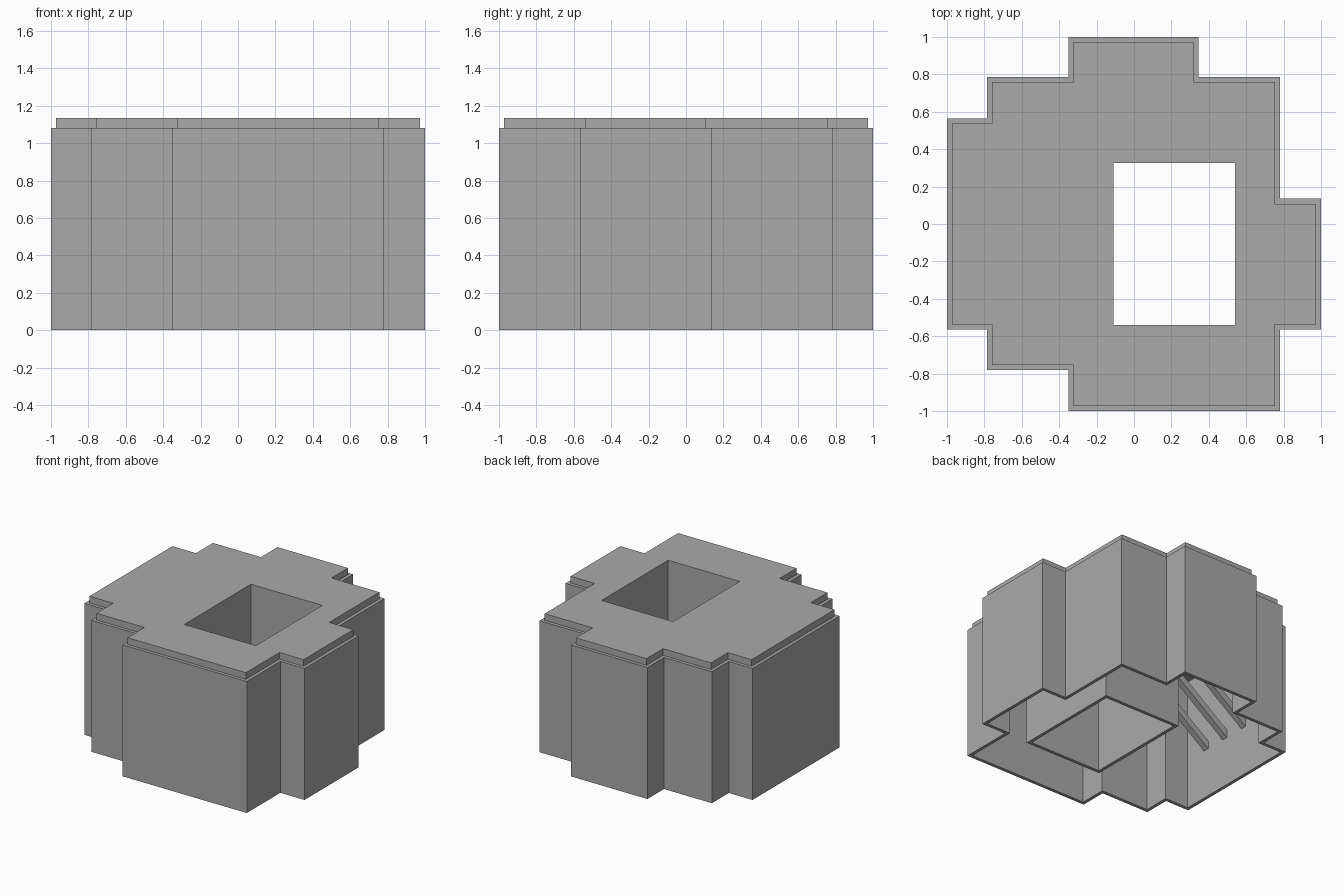
import bpy, bmesh
from mathutils import Vector

old = bpy.data.objects.get("Cube")
if old:
    bpy.data.objects.remove(old, do_unlink=True)

THICK = 0.027      # wall thickness, also the step below the roof
WALL_TOP = 1.08
ROOF_TOP = 1.135

grey = bpy.data.materials.new("plain grey")
grey.use_nodes = True
colour = (0.4, 0.4, 0.4, 1)
grey.diffuse_color = colour
grey.node_tree.nodes["Principled BSDF"].inputs["Base Color"].default_value = colour


def finish(name, bm):
    bmesh.ops.recalc_face_normals(bm, faces=bm.faces)
    mesh = bpy.data.meshes.new(name)
    bm.to_mesh(mesh)
    bm.free()
    mesh.materials.append(grey)
    obj = bpy.data.objects.new(name, mesh)
    bpy.context.collection.objects.link(obj)
    return obj


def inset(points, d):
    """Move every side of a counter-clockwise right-angled outline inwards by d."""
    result = []
    for i, p in enumerate(points):
        p = Vector(p)
        before = (p - Vector(points[i - 1])).normalized()
        after = (Vector(points[(i + 1) % len(points)]) - p).normalized()
        result.append(p + d * (before.orthogonal() + after.orthogonal()))
    return result


def ring(name, outer, inner, z0, z1):
    """Solid between two outlines, from z0 up to z1."""
    bm = bmesh.new()
    caps = {z0: [], z1: []}
    for outline in (outer, inner):
        rows = {z: [bm.verts.new((p[0], p[1], z)) for p in outline] for z in (z0, z1)}
        low, high = rows[z0], rows[z1]
        for i in range(len(outline)):
            bm.faces.new((low[i - 1], low[i], high[i], high[i - 1]))
            for z in (z0, z1):
                caps[z].append(bm.edges.get((rows[z][i - 1], rows[z][i])))
    for edges in caps.values():
        bmesh.ops.triangle_fill(bm, edges=edges, normal=(0, 0, 1), use_beauty=True)
    return finish(name, bm)


def brace(name, y, low, high, width):
    """Square bar in the xz plane between two (x, z) points, with upright ends."""
    bm = bmesh.new()
    h = width / 2
    ends = [[bm.verts.new((x, y + a * h, z + b * h * 1.3))
             for a, b in ((-1, -1), (1, -1), (1, 1), (-1, 1))] for x, z in (low, high)]
    for end in ends:
        bm.faces.new(end)
    for i in range(4):
        bm.faces.new((ends[0][i - 1], ends[0][i], ends[1][i], ends[1][i - 1]))
    return finish(name, bm)


# Stepped floor plan and the square opening through it
plan = [(-0.35, -1), (0.78, -1), (0.78, -0.565), (1, -0.565), (1, 0.135),
        (0.78, 0.135), (0.78, 0.785), (0.345, 0.785), (0.345, 1), (-0.35, 1),
        (-0.35, 0.785), (-0.785, 0.785), (-0.785, 0.565), (-1, 0.565),
        (-1, -0.565), (-0.785, -0.565), (-0.785, -0.78), (-0.35, -0.78)]
opening = [(-0.11, -0.54), (0.54, -0.54), (0.54, 0.325), (-0.11, 0.325)]
inner_plan = inset(plan, THICK)
shaft_plan = inset(opening, -THICK)

# Outer walls, roof slab and central shaft
ring("outer_wall", plan, inner_plan, 0, WALL_TOP)
ring("roof", inner_plan, opening, WALL_TOP, ROOF_TOP)
ring("shaft_wall", shaft_plan, opening, 0, WALL_TOP)

# Three sloping braces from the side wall up to the shaft
for i in range(3):
    brace(f"brace_{i + 1}", -0.324 + 0.216 * i, (-0.98, 0.43), (-0.13, 1.05), 0.05)
